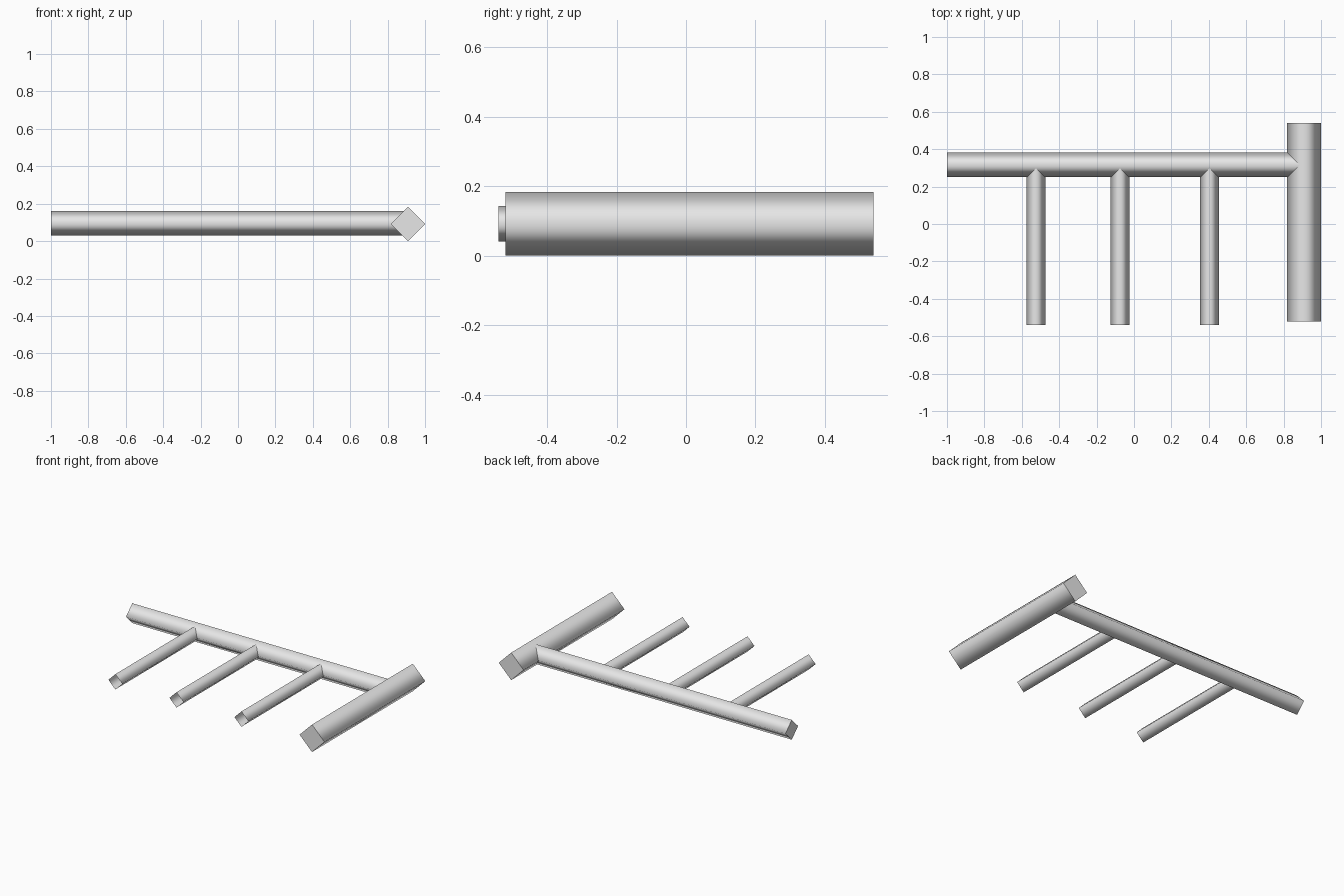
import bpy
import bmesh
from math import pi
from mathutils import Matrix, Vector

cube = bpy.data.objects.get("Cube")
if cube:
    bpy.data.objects.remove(cube, do_unlink=True)

# Single grey material
grey = bpy.data.materials.new("plain grey")
grey.use_nodes = True
color = (0.8, 0.8, 0.8, 1)
grey.diffuse_color = color
grey.node_tree.nodes["Principled BSDF"].inputs["Base Color"].default_value = color


def bar(name, start, end, radius, capped=True):
    """Four-sided bar standing on its edge, smooth sides and flat ends."""
    start, end = Vector(start), Vector(end)
    span = end - start
    turn = Matrix.Rotation(pi / 2, 4, "Y" if abs(span.x) > abs(span.y) else "X")
    bm = bmesh.new()
    bmesh.ops.create_cone(
        bm, cap_ends=capped, cap_tris=False, segments=4,
        radius1=radius, radius2=radius, depth=span.length,
        matrix=Matrix.Translation((start + end) / 2) @ turn)
    bm.normal_update()
    axis = span.normalized()
    for face in bm.faces:
        face.smooth = abs(face.normal.dot(axis)) < 0.5
    for edge in bm.edges:
        # Keep the rims of the end caps crisp
        along = (edge.verts[1].co - edge.verts[0].co).normalized()
        edge.smooth = abs(along.dot(axis)) > 0.5
    mesh = bpy.data.meshes.new(name)
    bm.to_mesh(mesh)
    bm.free()
    mesh.materials.append(grey)
    obj = bpy.data.objects.new(name, mesh)
    bpy.context.collection.objects.link(obj)
    return obj


# Thick crossbar at one end
bar("crossbar", (0.909, -0.52, 0.092), (0.909, 0.54, 0.092), 0.0915)

# Long shaft running into the crossbar
bar("shaft", (-1, 0.316, 0.095), (0.9, 0.316, 0.095), 0.066)

# Three hollow prongs with open ends
for i, x in enumerate((-0.525, -0.075, 0.403)):
    bar(f"prong_{i + 1}", (x, -0.54, 0.092), (x, 0.31, 0.092), 0.051, capped=False)
